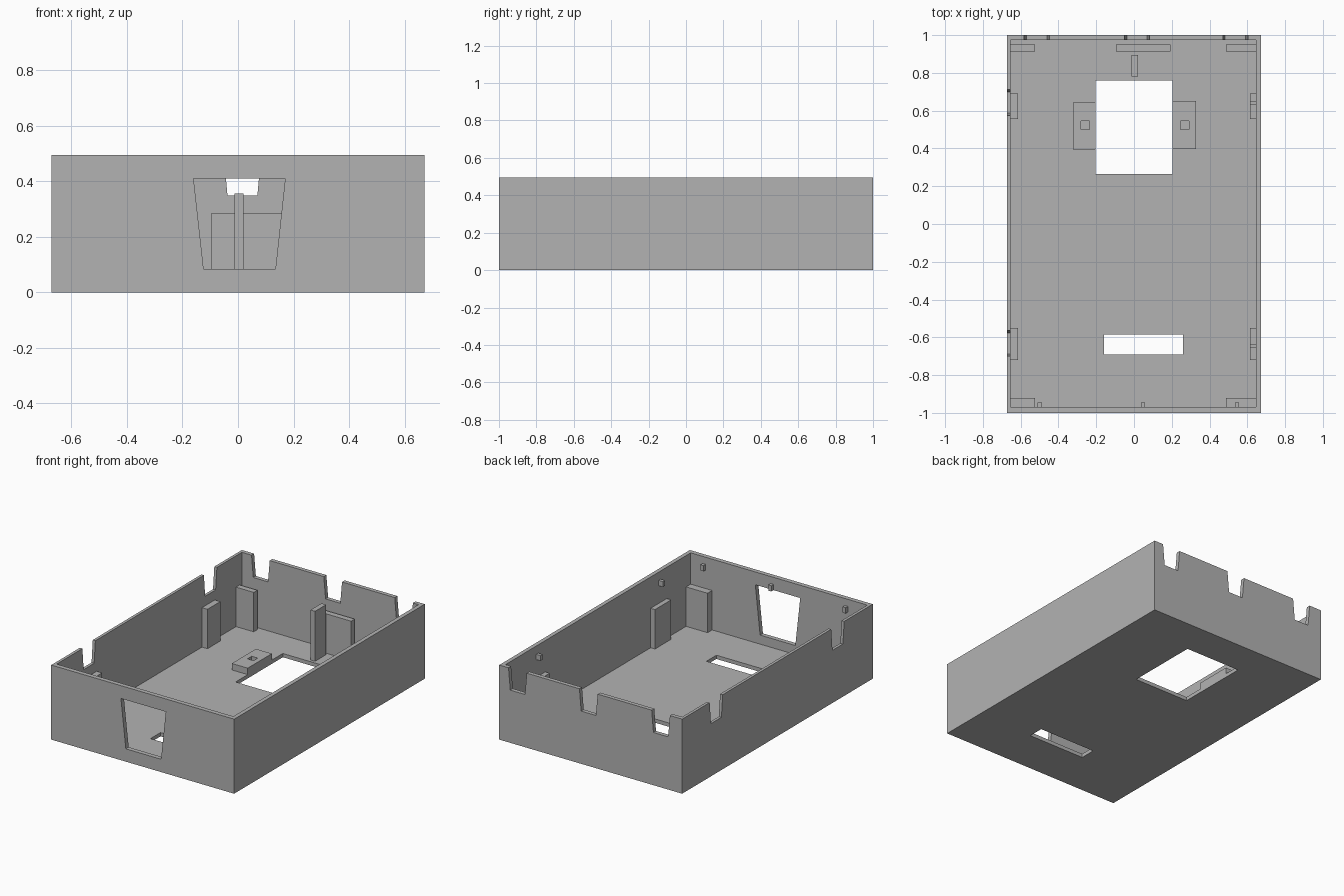
import bpy, bmesh

if "Cube" in bpy.data.objects:
    bpy.data.objects.remove(bpy.data.objects["Cube"])

W, L, H = 0.672, 1.0, 0.495      # half width, half length, height
FLOOR = 0.025
IN = (-0.653, 0.645, -0.97, 0.973)  # inner cavity

grey = bpy.data.materials.new("plain_grey")
grey.diffuse_color = (0.45, 0.45, 0.45, 1)
grey.use_nodes = True
grey.node_tree.nodes["Principled BSDF"].inputs["Base Color"].default_value = grey.diffuse_color


def prism(name, profile, axis, a, b):
    """Extrude a 2D profile along x, y or z from a to b."""
    def place(p, t):
        return {"x": (t, p[0], p[1]), "y": (p[0], t, p[1]), "z": (p[0], p[1], t)}[axis]
    bm = bmesh.new()
    lo = [bm.verts.new(place(p, a)) for p in profile]
    hi = [bm.verts.new(place(p, b)) for p in profile]
    bm.faces.new(lo)
    bm.faces.new(hi)
    n = len(profile)
    for i in range(n):
        j = (i + 1) % n
        bm.faces.new((lo[i], lo[j], hi[j], hi[i]))
    bmesh.ops.recalc_face_normals(bm, faces=bm.faces)
    me = bpy.data.meshes.new(name)
    bm.to_mesh(me)
    bm.free()
    me.materials.append(grey)
    ob = bpy.data.objects.new(name, me)
    bpy.context.collection.objects.link(ob)
    return ob


def box(name, x0, x1, y0, y1, z0, z1):
    return prism(name, [(x0, y0), (x1, y0), (x1, y1), (x0, y1)], "z", z0, z1)


def cut(target, cutter):
    mod = target.modifiers.new("cut", "BOOLEAN")
    mod.operation, mod.solver, mod.object = "DIFFERENCE", "EXACT", cutter
    bpy.context.view_layer.objects.active = target
    bpy.ops.object.modifier_apply(modifier=mod.name)
    bpy.data.objects.remove(cutter)


def notch(c, half):
    """Tapered slot open at the top edge."""
    b, zb, zt = half - 0.013, 0.35, H + 0.03
    t = half + 0.013 * 0.03 / (H - zb)
    return [(c - b, zb), (c + b, zb), (c + t, zt), (c - t, zt)]


# open tray
tray = box("tray", -W, W, -L, L, 0, H)
cut(tray, box("cavity", *IN, FLOOR, H + 0.1))

# floor openings
cut(tray, box("large_opening", -0.203, 0.205, 0.265, 0.76, -0.1, 0.1))
cut(tray, box("slot_opening", -0.16, 0.26, -0.69, -0.585, -0.1, 0.1))

# tapered front window
cut(tray, prism("window", [(-0.124, 0.085), (0.135, 0.085), (0.17, 0.41), (-0.16, 0.41)],
                "y", -1.1, -0.9))

# notches along the back and left walls
for c in (-0.515, 0.016, 0.537):
    cut(tray, prism("back_notch", notch(c, 0.067), "y", 0.9, 1.1))
for c in (0.643, -0.632):
    cut(tray, prism("left_notch", notch(c, 0.068), "x", -0.75, -0.6))

# raised pads with square pockets beside the large opening
for x0, x1, y0, y1, hx0, hx1 in ((-0.32, -0.203, 0.392, 0.645, -0.281, -0.236),
                                 (0.205, 0.328, 0.398, 0.65, 0.247, 0.29)):
    pad = box("floor_pad", x0, x1, y0, y1, FLOOR, 0.068)
    cut(pad, box("pocket", hx0, hx1, 0.5, 0.545, 0, 0.1))

# support posts along the side walls
T = 0.287
for y0, y1 in ((0.555, 0.69), (-0.72, -0.55)):
    box("left_post", IN[0], -0.613, y0, y1, FLOOR, T)
    box("right_post", 0.613, IN[1], y0, y1, FLOOR, T)

# corner blocks
for y0, y1 in ((IN[2], -0.922), (0.912, 0.95)):
    box("left_corner_block", IN[0], -0.523, y0, y1, FLOOR, T)
    box("right_corner_block", 0.487, IN[1], y0, y1, FLOOR, T)

# back middle block and tall thin rib
box("back_block", -0.095, 0.192, 0.912, 0.95, FLOOR, T)
box("tall_rib", -0.013, 0.02, 0.78, 0.895, FLOOR, 0.357)

# small pegs near the rim
for x in (-0.499, 0.047, 0.546):
    box("front_peg", x - 0.011, x + 0.011, IN[2], -0.946, 0.41, 0.448)
for y in (0.64, -0.645):
    box("right_peg", 0.613, IN[1], y - 0.011, y + 0.011, 0.405, 0.44)
